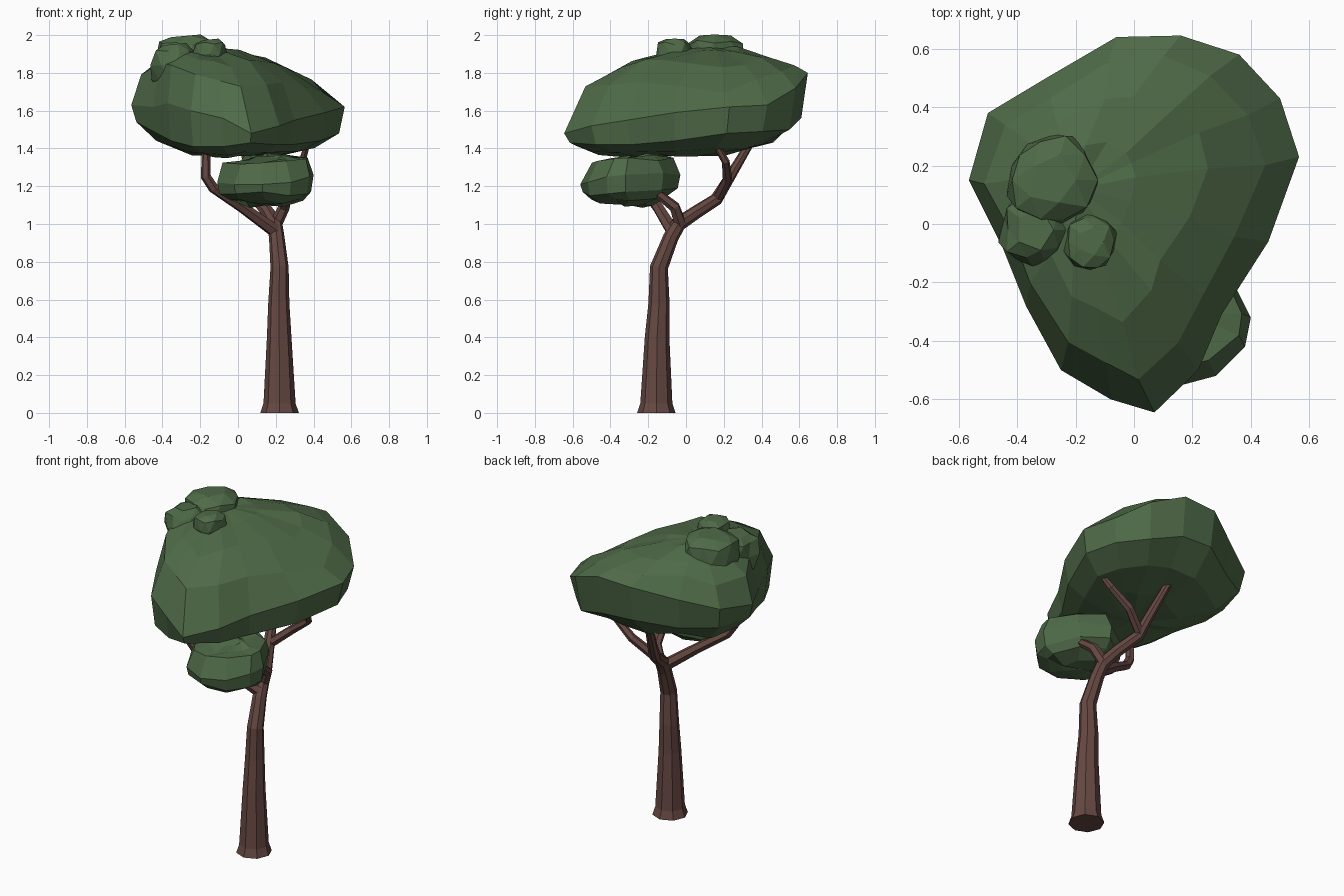
import bpy, bmesh, random
from mathutils import Vector

random.seed(4)
cube = bpy.data.objects.get("Cube")
if cube:
    bpy.data.objects.remove(cube)


def material(name, rgb):
    m = bpy.data.materials.new(name)
    m.use_nodes = True
    m.diffuse_color = (*rgb, 1)
    m.node_tree.nodes["Principled BSDF"].inputs["Base Color"].default_value = (*rgb, 1)
    return m


LEAF = material("leaf green", (0.078, 0.145, 0.064))
BARK = material("bark brown", (0.132, 0.065, 0.055))


def limb(name, points, bevel=2):
    """Faceted tapering tube through (x, y, z, radius) points."""
    cu = bpy.data.curves.new(name, "CURVE")
    cu.dimensions = "3D"
    cu.bevel_depth = 1
    cu.bevel_resolution = bevel
    cu.use_fill_caps = True
    sp = cu.splines.new("POLY")
    sp.points.add(len(points) - 1)
    sp.use_smooth = False
    for p, (x, y, z, r) in zip(sp.points, points):
        p.co = (x, y, z, 1)
        p.radius = r
    cu.materials.append(BARK)
    ob = bpy.data.objects.new(name, cu)
    bpy.context.collection.objects.link(ob)
    bpy.ops.object.select_all(action="DESELECT")
    ob.select_set(True)
    bpy.context.view_layer.objects.active = ob
    bpy.ops.object.convert(target="MESH")


def finish(name, bm):
    bmesh.ops.recalc_face_normals(bm, faces=bm.faces)
    me = bpy.data.meshes.new(name)
    bm.to_mesh(me)
    bm.free()
    me.materials.append(LEAF)
    bpy.context.collection.objects.link(bpy.data.objects.new(name, me))


def foliage(name, rim, floor, peak, jitter):
    """Crown lofted from rim points (x, y, low z, widest z, shoulder z) to floor and peak."""
    bm = bmesh.new()
    rings = []
    # (end point, spread from it, blend of height towards it, rim height used)
    levels = [(floor, 0.42, 0.95, 0), (floor, 0.74, 0.6, 0), (floor, 0.95, 0, 0),
              (peak, 1, 0, 1), (peak, 0.84, 0, 2), (peak, 0.58, 0.55, 2),
              (peak, 0.28, 0.88, 2)]
    for (cx, cy, cz), s, f, row in levels:
        ring = []
        for x, y, *heights in rim:
            z = heights[row]
            co = Vector((cx + (x - cx) * s, cy + (y - cy) * s, z + (cz - z) * f))
            if s < 0.95:
                co += Vector([random.uniform(-jitter, jitter) for _ in range(3)])
            ring.append(bm.verts.new(co))
        rings.append(ring)
    n = len(rim)
    for a, b in zip(rings, rings[1:]):
        for i in range(n):
            j = (i + 1) % n
            bm.faces.new((a[i], a[j], b[j], b[i]))
    for ring, tip in ((rings[0], floor), (rings[-1], peak)):
        v = bm.verts.new(tip)
        for i in range(n):
            bm.faces.new((ring[i], ring[(i + 1) % n], v))
    finish(name, bm)


def tuft(name, centre, size):
    """Flat-topped lumpy clump on the crown."""
    bm = bmesh.new()
    bmesh.ops.create_icosphere(bm, subdivisions=2, radius=1)
    for v in bm.verts:
        v.co *= random.uniform(0.88, 1.1)
        v.co.z = min(v.co.z, 0.7 + 0.08 * v.co.x)
        v.co = Vector(c + a * s for c, a, s in zip(centre, v.co, size))
    finish(name, bm)


# Trunk sweeping into the rear bough
limb("trunk", [
    (0.22, -0.157, 0, 0.102), (0.22, -0.157, 0.05, 0.085), (0.218, -0.153, 0.4, 0.065),
    (0.216, -0.143, 0.58, 0.056), (0.22, -0.143, 0.77, 0.048), (0.205, -0.08, 0.93, 0.041),
    (0.195, -0.04, 1.0, 0.04), (0.16, 0.05, 1.06, 0.036), (0.1, 0.16, 1.13, 0.034),
    (0.08, 0.215, 1.22, 0.029), (0.01, 0.37, 1.48, 0.02)])

# Side branches
limb("rear_left_branch", [(0.1, 0.17, 1.14, 0.028), (0.22, 0.22, 1.24, 0.026),
                          (0.34, 0.21, 1.33, 0.021), (0.38, 0.13, 1.47, 0.014)], 1)
limb("right_branch", [(0.2, -0.07, 0.96, 0.036), (0.02, -0.15, 1.09, 0.03),
                      (-0.13, -0.225, 1.19, 0.028), (-0.17, -0.24, 1.25, 0.027),
                      (-0.17, -0.24, 1.43, 0.022)], 1)
limb("front_branch", [(0.2, -0.03, 1.0, 0.034), (0.245, -0.06, 1.09, 0.03),
                      (0.27, -0.2, 1.2, 0.022)], 1)

# Large crown
foliage("main_crown", [
    (0.07, -0.645, 1.43, 1.48, 1.72), (0.22, -0.5, 1.42, 1.52, 1.75),
    (0.3, -0.31, 1.42, 1.55, 1.76), (0.46, -0.06, 1.44, 1.59, 1.74),
    (0.565, 0.23, 1.48, 1.62, 1.71), (0.5, 0.43, 1.49, 1.63, 1.75),
    (0.36, 0.58, 1.5, 1.72, 1.8), (0.16, 0.645, 1.56, 1.8, 1.84),
    (-0.06, 0.64, 1.57, 1.79, 1.85), (-0.3, 0.5, 1.53, 1.72, 1.83),
    (-0.5, 0.38, 1.54, 1.67, 1.8), (-0.565, 0.15, 1.54, 1.63, 1.8),
    (-0.45, -0.08, 1.48, 1.62, 1.86), (-0.37, -0.28, 1.44, 1.64, 1.84),
    (-0.25, -0.5, 1.41, 1.6, 1.78), (-0.08, -0.6, 1.41, 1.56, 1.75)],
    (-0.03, -0.05, 1.36), (-0.19, 0.12, 1.94), 0.015)

# Clumps on top of the crown
tuft("rear_tuft", (-0.28, 0.15, 1.87), (0.16, 0.17, 0.18))
tuft("middle_tuft", (-0.15, -0.06, 1.9), (0.09, 0.1, 0.11))
tuft("side_tuft", (-0.34, -0.02, 1.84), (0.12, 0.13, 0.16))

# Small lower crown
foliage("lower_crown", [
    (0.13, -0.56, 1.17, 1.21, 1.32), (0.28, -0.52, 1.15, 1.22, 1.32),
    (0.38, -0.42, 1.16, 1.25, 1.34), (0.4, -0.32, 1.17, 1.26, 1.35),
    (0.3, -0.12, 1.18, 1.27, 1.35), (0.14, -0.03, 1.19, 1.26, 1.35),
    (-0.02, -0.13, 1.15, 1.24, 1.34), (-0.11, -0.3, 1.16, 1.22, 1.31),
    (-0.02, -0.48, 1.16, 1.21, 1.3)],
    (0.13, -0.3, 1.1), (0.16, -0.26, 1.36), 0.018)
